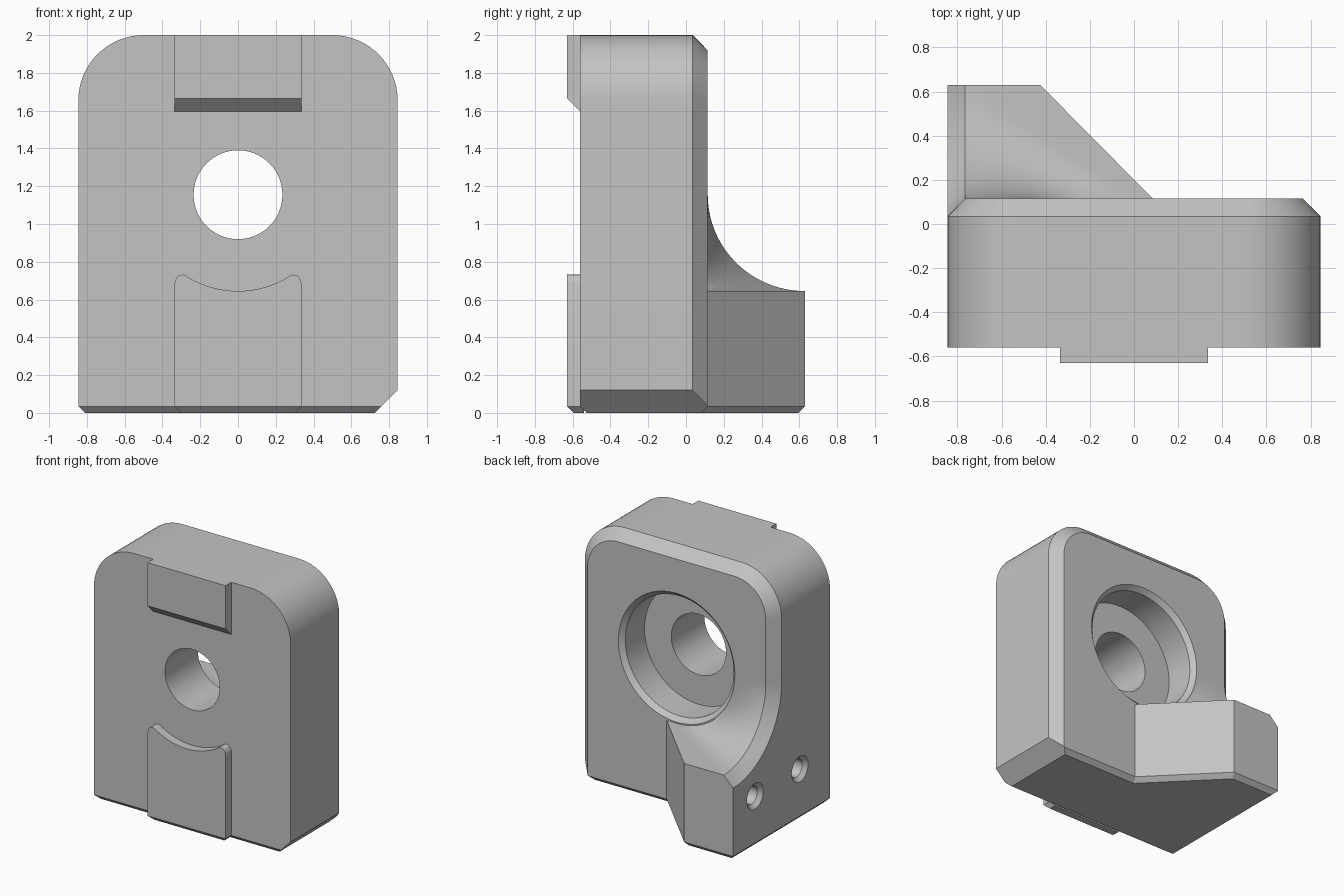
import bpy, bmesh
from math import sin, cos, pi, radians
from mathutils import Vector

if "Cube" in bpy.data.objects:
    bpy.data.objects.remove(bpy.data.objects["Cube"])

# Overall dimensions
W, FRONT, BACK, REAR, TOP = 0.845, -0.56, 0.115, 0.63, 2.0
TAB_FRONT, TAB_W = -0.63, 0.335
CH, EDGE = 0.08, 0.035          # back chamfer, bottom chamfer
BORE_Z, RIM = 1.155, 0.51       # bore axis height, saddle radius

grey = bpy.data.materials.new("plain_grey")
grey.use_nodes = True
grey.diffuse_color = (0.55, 0.55, 0.55, 1)
grey.node_tree.nodes["Principled BSDF"].inputs["Base Color"].default_value = (0.55, 0.55, 0.55, 1)


def loft(loops):
    """Closed solid through matching loops of points."""
    bm = bmesh.new()
    rings = [[bm.verts.new(p) for p in loop] for loop in loops]
    for a, b in zip(rings, rings[1:]):
        for i in range(len(a)):
            j = (i + 1) % len(a)
            bm.faces.new((a[i], a[j], b[j], b[i]))
    bm.faces.new(rings[0])
    bm.faces.new(rings[-1])
    return bm


def trim(bm, point, normal):
    """Cut away everything on the normal's side of a plane and cap it."""
    bmesh.ops.bisect_plane(bm, geom=bm.verts[:] + bm.edges[:] + bm.faces[:],
                           plane_co=point, plane_no=normal, clear_outer=True)
    bmesh.ops.holes_fill(bm, edges=[e for e in bm.edges if e.is_boundary], sides=0)


def make(name, bm):
    bmesh.ops.recalc_face_normals(bm, faces=bm.faces[:])
    mesh = bpy.data.meshes.new(name)
    bm.to_mesh(mesh)
    bm.free()
    mesh.materials.append(grey)
    ob = bpy.data.objects.new(name, mesh)
    bpy.context.collection.objects.link(ob)
    return ob


def activate(ob):
    bpy.ops.object.select_all(action='DESELECT')
    ob.select_set(True)
    bpy.context.view_layer.objects.active = ob


def cut(ob, cutter):
    mod = ob.modifiers.new("cut", 'BOOLEAN')
    mod.operation, mod.solver, mod.object = 'DIFFERENCE', 'EXACT', cutter
    activate(ob)
    bpy.ops.object.modifier_apply(modifier=mod.name)
    bpy.data.objects.remove(cutter)


def lathe(axis, centre, stations, n=64):
    """Turned solid along x or y; stations are (position, radius)."""
    loops = []
    for pos, r in stations:
        ring = []
        for k in range(n):
            u, z = r * cos(2 * pi * k / n), r * sin(2 * pi * k / n)
            p = Vector((pos, u, z)) if axis == 'x' else Vector((u, pos, z))
            ring.append(p + Vector(centre))
        loops.append(ring)
    return make("cutter", loft(loops))


def arch(y, inset):
    """Plate outline with rounded top corners, at depth y."""
    r, n = 0.345, 16
    pts = [(-W + inset, y, 0), (W - inset, y, 0)]
    for side, start in ((1, 0), (-1, pi / 2)):
        for k in range(n + 1):
            a = start + pi / 2 * k / n
            pts.append((side * (W - r) + (r - inset) * cos(a), y, TOP - r + (r - inset) * sin(a)))
    return pts


# Main plate: chamfered at the back and along the bottom edges
bm = loft([arch(FRONT, 0), arch(BACK - CH, 0), arch(BACK, CH)])
trim(bm, (0, FRONT, EDGE), (0, -1, -1))
trim(bm, (0, BACK, EDGE), (0, 1, -1))
trim(bm, (-W, 0, EDGE), (-1, 0, -1))
trim(bm, (W, 0, 0.12), (1, 0, -1))
body = make("main_plate", bm)

# Stepped through bore with chamfered mouth
cut(body, lathe('y', (0, 0, BORE_Z), [(0.2, 0.585), (0.08, 0.465), (-0.155, 0.465),
                                      (-0.155, 0.235), (-0.8, 0.235)], 96))

# Rear foot: block with a slanted side
def foot(z, inset, left):
    d = inset * 0.414
    return [(left, 0, z), (0.2 - inset * 1.414, 0, z), (0.085 + 0.115 - 0.115 - inset * 1.414, BACK, z),
            (-0.425 - d, REAR - inset, z), (left, REAR - inset, z)]

shelf = BORE_Z - RIM
rear = make("rear_foot", loft([foot(0, EDGE, -W + EDGE), foot(EDGE, 0, -W),
                               foot(shelf - CH, 0, -W), foot(shelf, 0, -W + CH)]))

# Side screw holes, one in each part
for ob, y in ((rear, 0.36), (body, -0.19)):
    cut(ob, lathe('x', (0, y, 0.4), [(-0.93, 0.185), (-0.815, 0.07), (-0.45, 0.07)], 32))

# Saddle: ruled surface from the bore rim out to a concave arc at the side
sections, N, M = [], 36, 8
for i in range(N + 1):
    c, s = cos(pi / 2 * i / N), sin(pi / 2 * i / N)
    rim = Vector((-RIM * c, BACK, BORE_Z - RIM * s))
    arc = Vector((-W + CH, REAR - (REAR - BACK) * c, BORE_Z - RIM * s))
    edge = Vector((-W, REAR - (REAR - BACK + CH) * c, BORE_Z - (RIM + CH) * s))
    loop = [rim.lerp(arc, k / M) for k in range(M + 1)] + [edge]
    loop += [Vector((p.x, 0, p.z)) for p in (edge, arc, rim)]
    sections.append(loop)
saddle = make("saddle_fillet", loft(sections))

# Upper front key, sloped underneath
bm = loft([[(x, FRONT + 0.02, 1.575), (x, TAB_FRONT, 1.665), (x, TAB_FRONT, TOP), (x, FRONT + 0.02, TOP)]
           for x in (-TAB_W, TAB_W)])
upper = make("upper_key", bm)

# Lower front key with a scooped top and rounded horns
half = [(TAB_W, 0), (TAB_W, 0.69), (0.328, 0.712), (0.315, 0.726), (0.295, 0.732), (0.275, 0.727)]
scoop = [(0.26 - 0.52 * k / 24, 0) for k in range(25)]
outline = half + [(x, BORE_Z - (RIM ** 2 - x * x) ** 0.5) for x, _ in scoop]
outline += [(-x, z) for x, z in reversed(half)]
bm = loft([[(x, y, z) for x, z in outline] for y in (TAB_FRONT, FRONT + 0.02)])
trim(bm, (0, TAB_FRONT, EDGE), (0, -1, -1))
for side in (-1, 1):
    trim(bm, (side * TAB_W, 0, EDGE), (side, 0, -1))
lower = make("lower_key", bm)

# Smooth curved faces, keep hard edges
for ob in (body, rear, saddle, upper, lower):
    activate(ob)
    bpy.ops.object.shade_smooth_by_angle(angle=radians(30))
